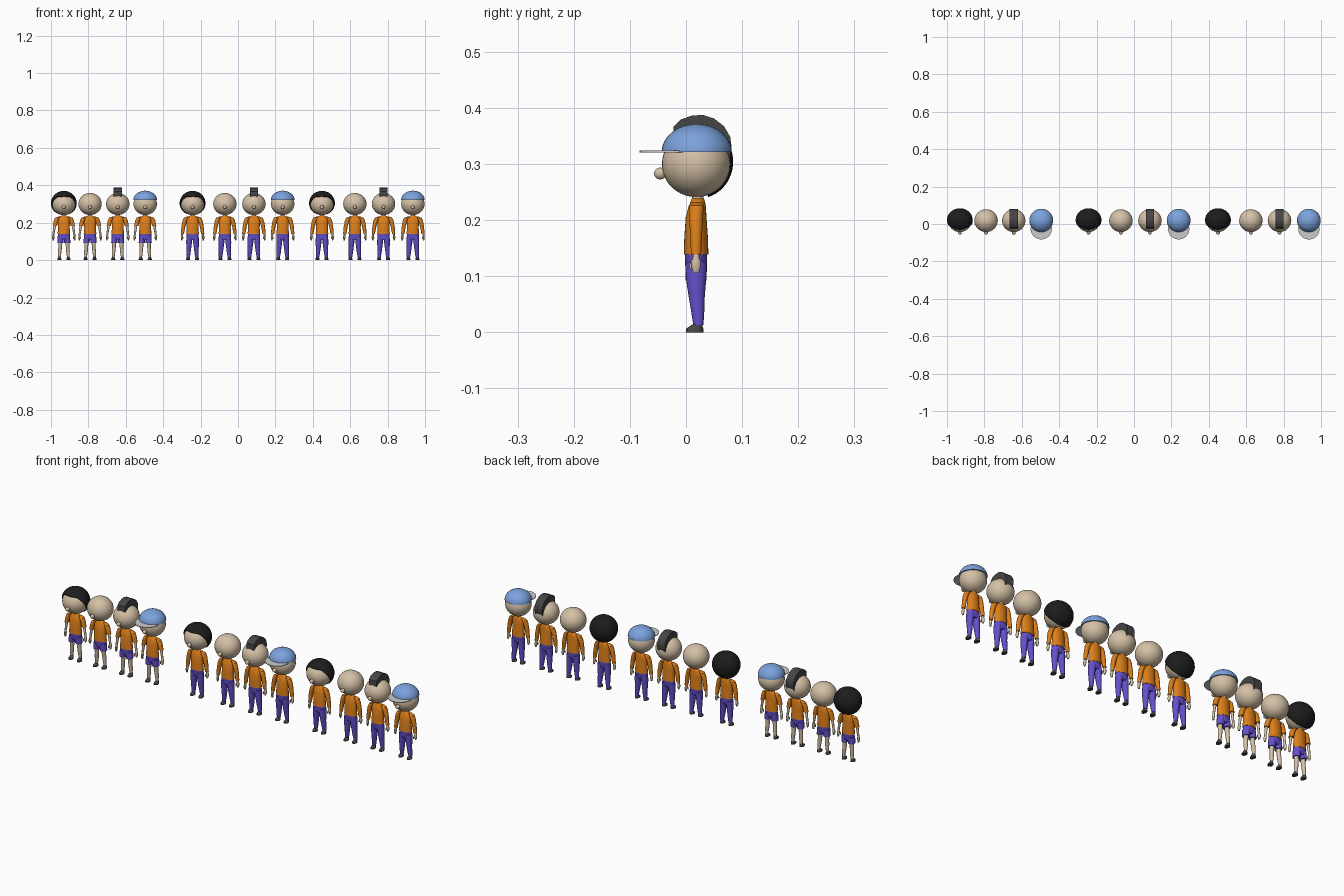
import bpy, bmesh, math
from mathutils import Matrix

if "Cube" in bpy.data.objects:
    bpy.data.objects.remove(bpy.data.objects["Cube"])

CY = 0.018  # depth of the body axis


def material(name, rgb):
    m = bpy.data.materials.new(name)
    m.diffuse_color = (*rgb, 1)
    m.use_nodes = True
    m.node_tree.nodes["Principled BSDF"].inputs["Base Color"].default_value = m.diffuse_color
    return m


SKIN = material("skin", (0.66, 0.53, 0.38))
ORANGE = material("orange_cloth", (0.72, 0.21, 0.01))
PURPLE = material("purple_cloth", (0.13, 0.08, 0.6))
BLUE = material("blue_cloth", (0.2, 0.36, 0.72))
DARK = material("dark", (0.06, 0.06, 0.06))
BLACK = material("black_hair", (0.012, 0.012, 0.012))


def finish(bm, name, mat, angle=40):
    bmesh.ops.recalc_face_normals(bm, faces=bm.faces)
    me = bpy.data.meshes.new(name)
    bm.to_mesh(me)
    bm.free()
    for p in me.polygons:
        p.use_smooth = True
    me.set_sharp_from_angle(angle=math.radians(angle))
    if mat:
        me.materials.append(mat)
    return me


def loft(name, rings, mat, pair=False, n=20):
    """Skin horizontal ellipses (x, y, z, rx, ry); pair also builds the mirrored side."""
    bm = bmesh.new()
    for s in ((1, -1) if pair else (1,)):
        loops = [[bm.verts.new((s * (x + rx * math.cos(2 * math.pi * i / n)),
                                y + ry * math.sin(2 * math.pi * i / n), z)) for i in range(n)]
                 for x, y, z, rx, ry in rings]
        for a, b in zip(loops, loops[1:]):
            for i in range(n):
                j = (i + 1) % n
                bm.faces.new((a[i], a[j], b[j], b[i]))
        bm.faces.new(loops[0])
        bm.faces.new(loops[-1])
    return finish(bm, name, mat)


def ball(bm, c, r, u=32, v=20):
    bmesh.ops.create_uvsphere(bm, u_segments=u, v_segments=v, radius=1,
                              matrix=Matrix.Translation(c) @ Matrix.Diagonal((*r, 1)))


def ellipsoid(name, c, r, mat, **kw):
    bm = bmesh.new()
    ball(bm, c, r, **kw)
    return finish(bm, name, mat)


def bob_hair():
    # Shell around the head with a wedge opened for the face
    bm = bmesh.new()
    ball(bm, (0, 0.021, 0.304), (0.069, 0.063, 0.066), 40, 28)
    fringe, slope = ((0, 0, 0.341), (0, 0, 1)), ((0, -0.022, 0.341), (0, 0.10, 0.062))
    for co, no in (fringe, slope):
        bmesh.ops.bisect_plane(bm, geom=bm.verts[:] + bm.edges[:] + bm.faces[:],
                               plane_co=co, plane_no=no)
    gone = []
    for f in bm.faces:
        c = f.calc_center_median()
        if c.z < 0.341 and (c.y + 0.022) * 0.10 + (c.z - 0.341) * 0.062 < 0:
            gone.append(f)
    bmesh.ops.delete(bm, geom=gone, context='FACES')
    return finish(bm, "bob_hair", BLACK)


def mohawk():
    # Side profile extruded across the crown
    prof = [(-.024, .34), (-.022, .367), (-.010, .379), (.010, .386), (.030, .3875), (.050, .381),
            (.068, .367), (.079, .348), (.081, .332), (.079, .315), (.074, .30), (.055, .32), (.02, .345)]
    bm = bmesh.new()
    f = bm.faces.new([bm.verts.new((-0.0215, y, z)) for y, z in prof])
    ext = bmesh.ops.extrude_face_region(bm, geom=[f])
    bmesh.ops.translate(bm, vec=(0.043, 0, 0),
                        verts=[g for g in ext["geom"] if isinstance(g, bmesh.types.BMVert)])
    return finish(bm, "mohawk", DARK)


# Head and body shared by everyone
common = [
    ellipsoid("head", (0, CY, 0.300), (0.0625, 0.061, 0.059), SKIN),
    ellipsoid("nose", (0, -0.046, 0.283), (0.010, 0.011, 0.0105), SKIN, u=20, v=12),
    loft("neck", [(0, 0.021, 0.22, 0.010, 0.010), (0, 0.021, 0.255, 0.010, 0.010)], SKIN),
    loft("shirt", [(0, CY, 0.139, .034, .022), (0, CY, 0.17, .031, .021), (0, CY, 0.205, .032, .0185),
                   (0, 0.02, 0.224, .030, .0155), (0, 0.021, 0.232, .022, .013),
                   (0, 0.021, 0.238, .012, .011)], ORANGE, n=28),
    loft("shorts_seat", [(0, CY, 0.108, .027, .0165), (0, CY, 0.12, .033, .0195),
                         (0, CY, 0.15, .032, .020)], PURPLE, n=28),
    loft("shoes", [(.024, .0155, 0, .011, .0155), (.024, .0155, .006, .011, .0155),
                   (.024, .018, .011, .009, .0115), (.024, .022, .016, .007, .007)], DARK, True),
    loft("arms", [(.049, CY, .185, .007, .007), (.055, CY, .142, .0055, .0055),
                  (.0565, CY, .134, .005, .0055), (.057, CY, .126, .006, .0085),
                  (.058, CY, .115, .005, .008), (.057, CY, .106, .003, .005)], SKIN, True, 14),
    loft("thumbs", [(.054, .013, .13, .0025, .003), (.052, .009, .12, .003, .003),
                    (.052, .008, .113, .002, .002)], SKIN, True, 10),
]

# Clothing variants
shoulder = [(.024, .02, .232, .007, .009), (.035, .019, .226, .012, .0125), (.042, CY, .21, .012, .0125)]
long_wear = [
    loft("long_sleeves", shoulder + [(.049, CY, .18, .0105, .011), (.0545, CY, .139, .0085, .009)],
         ORANGE, True),
    loft("trouser_legs", [(.0165, CY, .125, .0165, .0195), (.0185, CY, .095, .0155, .018),
                          (.020, .019, .065, .013, .0145), (.022, .021, .035, .011, .0115),
                          (.024, .022, .013, .009, .009)], PURPLE, True),
]
short_wear = [
    loft("short_sleeves", shoulder + [(.048, CY, .182, .0115, .012)], ORANGE, True),
    loft("shorts_legs", [(.0165, CY, .125, .0165, .0195), (.0185, CY, .092, .0165, .0185)], PURPLE, True),
    loft("legs", [(.0185, CY, .11, .012, .013), (.020, .019, .07, .0095, .0105),
                  (.022, .021, .045, .0095, .010), (.024, .022, .012, .0065, .007)], SKIN, True),
]

# Headwear variants: bob, bald, mohawk, cap
dome = [(0, CY + 0.001, 0.321 + 0.05 * math.sin(t), 0.0635 * math.cos(t), 0.0625 * math.cos(t))
        for t in (math.pi / 2 * k / 12 for k in range(12))] + [(0, CY, 0.371, .002, .002)]
cap = [
    loft("cap", dome, BLUE, n=32),
    loft("cap_brim", [(0, -0.026, 0.3205, .057, .0565), (0, -0.026, 0.324, .057, .0565)], None, n=40),
]
bob = bob_hair()
heads = [[bob], [], [mohawk()], cap]

# Three groups of four figures
groups = [
    (short_wear, (-0.931, -0.791, -0.643, -0.496)),
    (long_wear, (-0.243, -0.070, 0.085, 0.239)),
    (long_wear, (0.449, 0.625, 0.778, 0.935)),
]
for wear, xs in groups:
    for x, top in zip(xs, heads):
        for me in common + wear + top:
            ob = bpy.data.objects.new(me.name, me)
            ob.location.x = x
            bpy.context.collection.objects.link(ob)
            if me is bob:
                mod = ob.modifiers.new("thickness", 'SOLIDIFY')
                mod.thickness = 0.007
                mod.offset = -1
